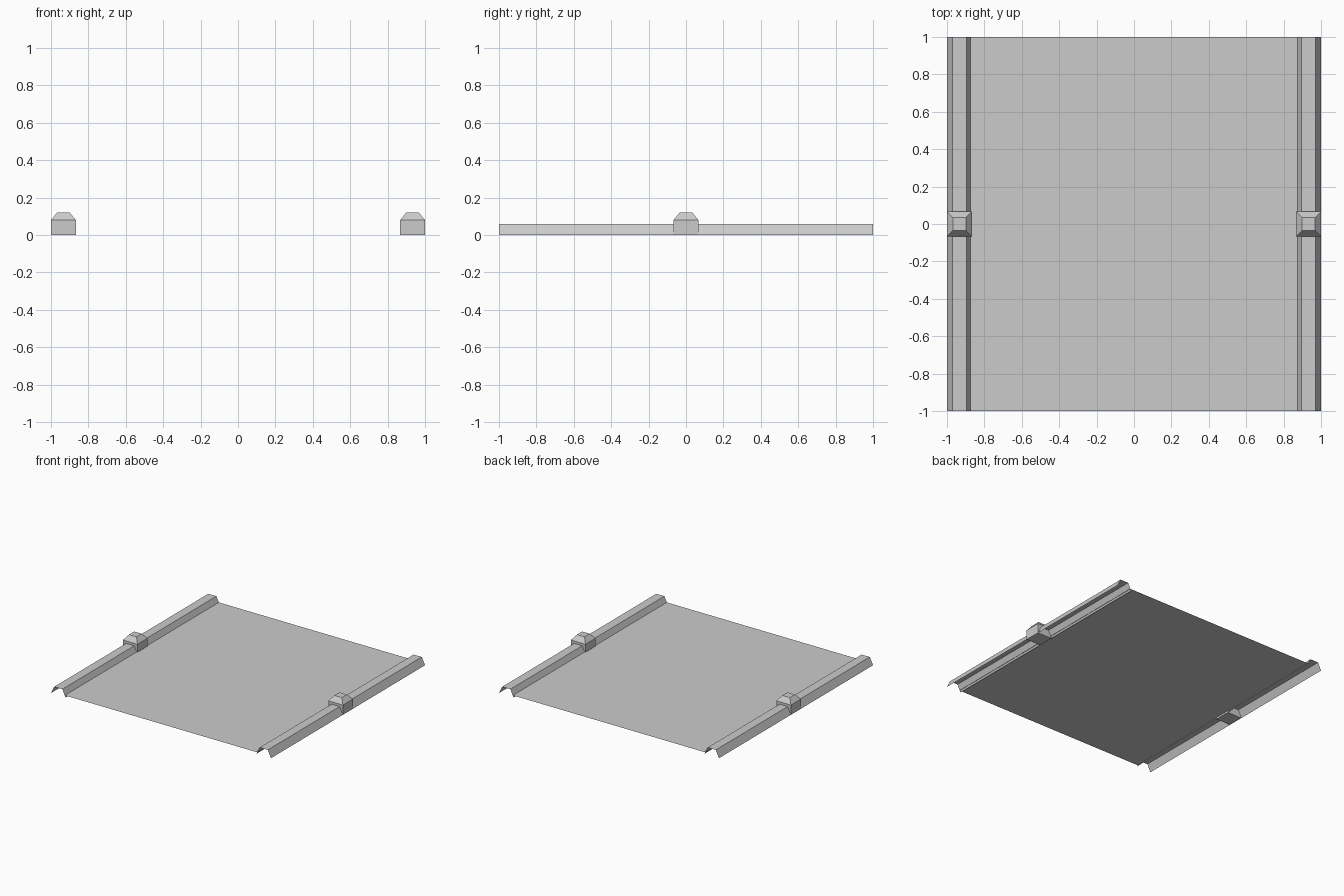
import bpy
import bmesh

cube = bpy.data.objects.get("Cube")
if cube:
    bpy.data.objects.remove(cube, do_unlink=True)

grey = bpy.data.materials.new("light_grey")
grey.use_nodes = True
COLOUR = (0.6, 0.6, 0.6, 1)
grey.diffuse_color = COLOUR
grey.node_tree.nodes["Principled BSDF"].inputs["Base Color"].default_value = COLOUR

RAIL_X = 0.9335   # centre line of each side rail
BASE = 0.0665     # half width of rail and block


def make_object(name, bm):
    mesh = bpy.data.meshes.new(name)
    bm.to_mesh(mesh)
    bm.free()
    mesh.materials.append(grey)
    obj = bpy.data.objects.new(name, mesh)
    bpy.context.collection.objects.link(obj)


def make_sheet(name, profile):
    """Sweep an open (x, z) profile along the full length in y."""
    bm = bmesh.new()
    rows = [[bm.verts.new((x, y, z)) for y in (-1, 1)] for x, z in profile]
    for a, b in zip(rows, rows[1:]):
        bm.faces.new((a[0], b[0], b[1], a[1]))
    make_object(name, bm)


def make_block(name, cx):
    """Square block with a sloped cap, stacked from square rings."""
    bm = bmesh.new()
    rings = []
    for half, z in ((BASE, 0), (BASE, 0.08), (0.034, 0.12)):
        corners = ((-half, -half), (half, -half), (half, half), (-half, half))
        rings.append([bm.verts.new((cx + x, y, z)) for x, y in corners])
    for low, high in zip(rings, rings[1:]):
        for i in range(4):
            j = (i + 1) % 4
            bm.faces.new((low[i], low[j], high[j], high[i]))
    bm.faces.new(rings[0][::-1])
    bm.faces.new(rings[-1])
    make_object(name, bm)


# Thin floor panel between the rails
make_sheet("floor_panel", [(-0.877, 0.015), (0.877, 0.015)])

# Hollow trapezoid rails, open underneath and at the ends, with a middle block
for side, sign in (("left", 1), ("right", -1)):
    cx = sign * RAIL_X
    make_sheet(side + "_rail", [(cx - BASE, 0), (cx - 0.037, 0.06),
                                (cx + 0.037, 0.06), (cx + BASE, 0)])
    make_block(side + "_block", cx)
